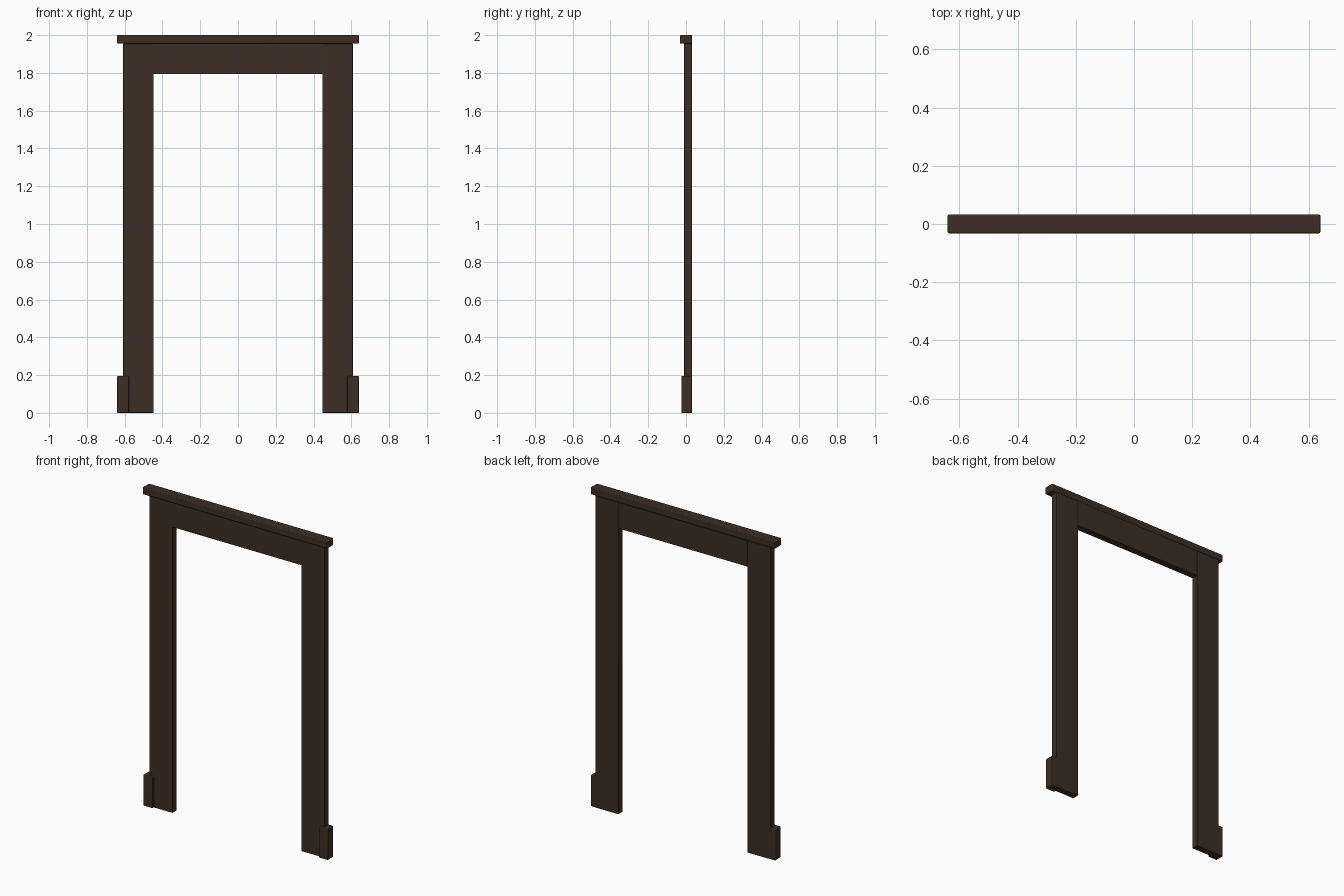
import bpy

old = bpy.data.objects.get("Cube")
if old:
    bpy.data.objects.remove(old, do_unlink=True)

# Dark stained wood
wood = bpy.data.materials.new("dark_brown_wood")
wood.use_nodes = True
colour = (0.045, 0.027, 0.018, 1)
wood.diffuse_color = colour
bsdf = wood.node_tree.nodes["Principled BSDF"]
bsdf.inputs["Base Color"].default_value = colour
bsdf.inputs["Roughness"].default_value = 0.8


def board(name, x, y, z, bevel):
    """Box between the given (low, high) limits, with softened edges."""
    spans = (x, y, z)
    bpy.ops.mesh.primitive_cube_add(size=1, location=[(a + b) / 2 for a, b in spans])
    obj = bpy.context.object
    obj.name = name
    obj.scale = [b - a for a, b in spans]
    bpy.ops.object.transform_apply(location=False, rotation=False, scale=True)
    obj.data.materials.append(wood)
    if bevel:
        mod = obj.modifiers.new("soft_edges", "BEVEL")
        mod.width = bevel
        mod.segments = 2
    bpy.ops.object.shade_smooth_by_angle()
    return obj


BACK = 0.032
OUTER, INNER, REACH = 0.608, 0.447, 0.64
CAP_Z = 1.955

# Uprights and their small foot blocks, on both sides
for side, s in (("left", 1), ("right", -1)):
    board(side + "_jamb", sorted((s * INNER, s * OUTER)), (-0.01, BACK), (0, CAP_Z), 0.002)
    board(side + "_plinth", sorted((s * 0.577, s * REACH)), (-0.025, BACK), (0, 0.195), 0.004)

# Crosspiece between the uprights, and the overhanging top trim
board("header", (-INNER, INNER), (-0.01, BACK), (1.793, CAP_Z), 0)
board("cap", (-REACH, REACH), (-BACK, BACK), (CAP_Z, 2), 0.005)
